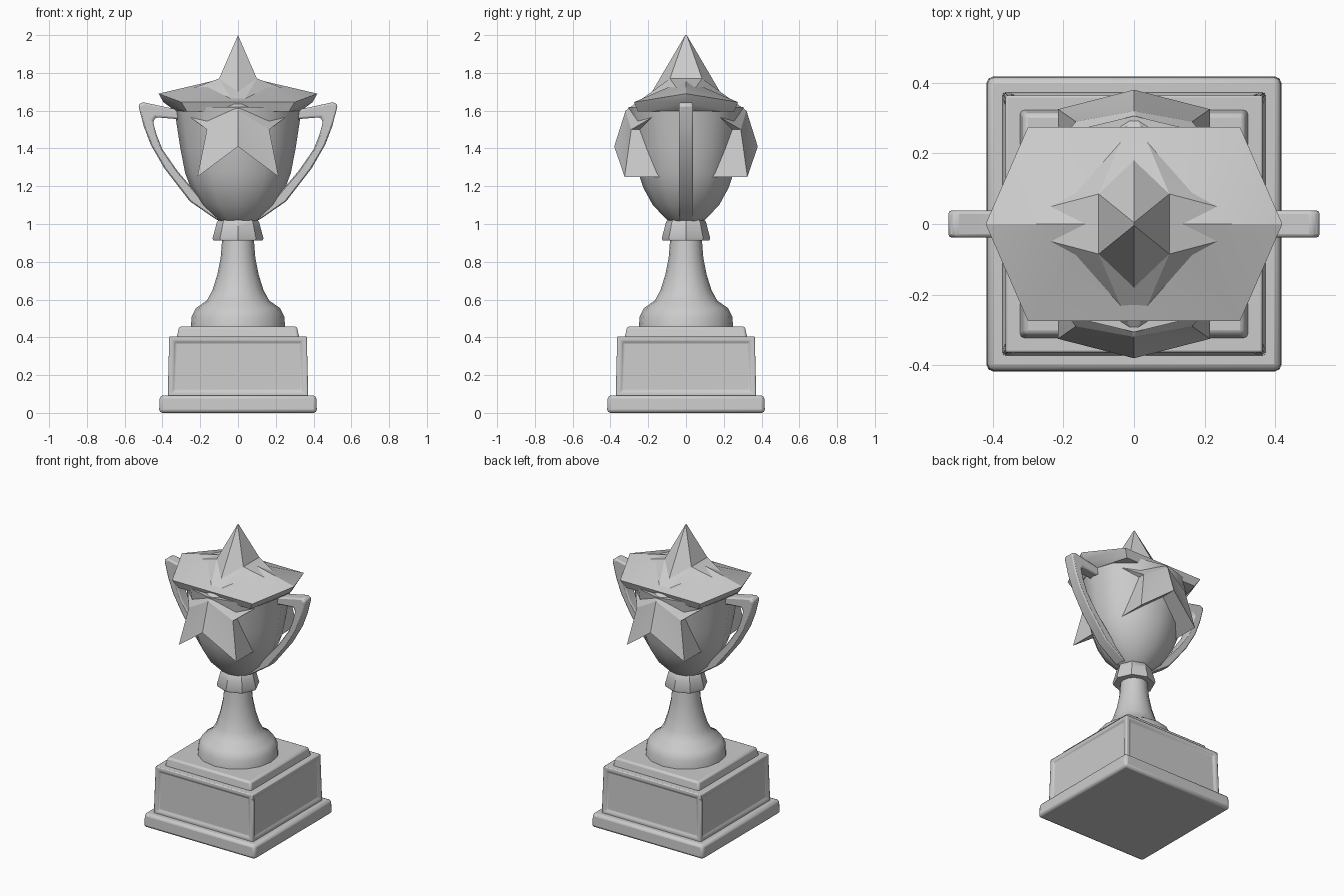
import bpy, bmesh, math

if "Cube" in bpy.data.objects:
    bpy.data.objects.remove(bpy.data.objects["Cube"])

grey = bpy.data.materials.new("plain_grey")
grey.diffuse_color = (0.6, 0.6, 0.6, 1)
grey.use_nodes = True
grey.node_tree.nodes["Principled BSDF"].inputs["Base Color"].default_value = grey.diffuse_color


def finish(name, bm, bevel=0, angle=35):
    bmesh.ops.recalc_face_normals(bm, faces=bm.faces[:])
    me = bpy.data.meshes.new(name)
    bm.to_mesh(me)
    bm.free()
    me.materials.append(grey)
    ob = bpy.data.objects.new(name, me)
    bpy.context.collection.objects.link(ob)
    if bevel:
        mod = ob.modifiers.new("bevel", "BEVEL")
        mod.width = bevel
        mod.segments = 2
        mod.limit_method = 'ANGLE'
    bpy.ops.object.select_all(action='DESELECT')
    ob.select_set(True)
    bpy.context.view_layer.objects.active = ob
    bpy.ops.object.shade_smooth_by_angle(angle=math.radians(angle))
    return ob


def lathe(name, profile, sides, yscale=1.0, angle=35):
    bm = bmesh.new()
    rings = []
    for r, z in profile:
        rings.append([bm.verts.new((r * math.cos(2 * math.pi * i / sides),
                                    r * yscale * math.sin(2 * math.pi * i / sides), z))
                      for i in range(sides)])
    for a, b in zip(rings, rings[1:]):
        for i in range(sides):
            j = (i + 1) % sides
            bm.faces.new((a[i], a[j], b[j], b[i]))
    bm.faces.new(rings[0])
    bm.faces.new(rings[-1])
    return finish(name, bm, angle=angle)


def slab(name, h0, h1, z0, z1, bevel, panels=False):
    bm = bmesh.new()
    lo, hi = [[bm.verts.new((sx * h, sy * h, z))
               for sx, sy in ((-1, -1), (1, -1), (1, 1), (-1, 1))]
              for h, z in ((h0, z0), (h1, z1))]
    bm.faces.new(lo)
    bm.faces.new(hi)
    walls = [bm.faces.new((lo[i], lo[(i + 1) % 4], hi[(i + 1) % 4], hi[i])) for i in range(4)]
    bmesh.ops.recalc_face_normals(bm, faces=bm.faces[:])
    if panels:
        bmesh.ops.inset_individual(bm, faces=walls, thickness=0.035)
        bmesh.ops.inset_individual(bm, faces=walls, thickness=0.012, depth=-0.01)
    return finish(name, bm, bevel)


# Square base
slab("base_plinth", 0.418, 0.414, 0.0, 0.093, 0.018)
slab("base_block", 0.372, 0.364, 0.085, 0.405, 0.008, panels=True)
slab("base_cap", 0.325, 0.312, 0.395, 0.458, 0.012)

# Round foot, stem and collar
lathe("foot_and_stem", [(0.25, 0.45), (0.245, 0.51), (0.222, 0.555), (0.165, 0.595), (0.135, 0.65),
                        (0.11, 0.73), (0.092, 0.82), (0.083, 0.93)], 16, angle=50)
lathe("collar", [(0.13, 0.912), (0.135, 0.925), (0.118, 0.985), (0.112, 1.01), (0.095, 1.03)], 8, 0.95)

# Cup bowl
lathe("bowl", [(0.09, 1.01), (0.115, 1.025), (0.195, 1.10), (0.25, 1.19), (0.28, 1.27), (0.305, 1.40),
               (0.325, 1.53), (0.34, 1.62)], 12, 0.9, 50)

# Faceted lid whose side points are the arms of the star
bm = bmesh.new()
for sx in (-1, 1):
    for co in ((0.42, 0, 1.69), (0.10, 0, 1.765), (0.395, 0, 1.645), (0.335, 0, 1.60)):
        bm.verts.new((sx * co[0], co[1], co[2]))
    for sy in (-1, 1):
        bm.verts.new((sx * 0.30, sy * 0.275, 1.645))
        bm.verts.new((sx * 0.27, sy * 0.255, 1.595))
bmesh.ops.convex_hull(bm, input=bm.verts[:])
finish("lid", bm, angle=25)

# Five-pointed star, thin at the top and flaring forward and back at the legs:
# half outline as (x, depth, z), from the peak to the notch between the legs
half = [(0, 0.004, 2.0), (0.10, 0.085, 1.77), (0.385, 0.01, 1.665), (0.165, 0.29, 1.50),
        (0.215, 0.325, 1.25), (0, 0.38, 1.41)]
outline = half + [(-x, d, z) for x, d, z in half[4:0:-1]]
bm = bmesh.new()
sides = []
for s in (-1, 1):
    loop = [bm.verts.new((x, s * d, z)) for x, d, z in outline]
    mid = bm.verts.new((0, s * 0.32, 1.60))
    ridge = bm.verts.new((0, s * 0.18, 1.70))
    for i in range(1, 9):
        bm.faces.new((loop[i], loop[i + 1], mid))
    for side in (1, 9):
        bm.faces.new((loop[0], loop[side], ridge))
        bm.faces.new((ridge, loop[side], mid))
    sides.append(loop)
for i in range(10):
    j = (i + 1) % 10
    bm.faces.new((sides[0][i], sides[0][j], sides[1][j], sides[1][i]))
finish("star", bm, angle=25)

# Handles: outer and inner outline of a strip, given depth in y
outer = [(0.31, 1.605), (0.34, 1.61), (0.505, 1.645), (0.528, 1.63), (0.50, 1.52), (0.462, 1.42),
         (0.39, 1.295), (0.255, 1.12), (0.11, 1.02)]
inner = [(0.29, 1.55), (0.34, 1.557), (0.435, 1.565), (0.45, 1.54), (0.43, 1.47), (0.40, 1.395),
         (0.32, 1.28), (0.20, 1.14), (0.08, 1.04)]
for side, s in (("left", -1), ("right", 1)):
    bm = bmesh.new()
    rows = [[bm.verts.new((s * x, y, z)) for x, z in line]
            for line, y in ((outer, -0.038), (outer, 0.038), (inner, 0.038), (inner, -0.038))]
    for k in range(4):
        a, b = rows[k], rows[(k + 1) % 4]
        for i in range(len(outer) - 1):
            bm.faces.new((a[i], a[i + 1], b[i + 1], b[i]))
    bm.faces.new([row[0] for row in rows])
    bm.faces.new([row[-1] for row in rows])
    finish(side + "_handle", bm, 0.01)
